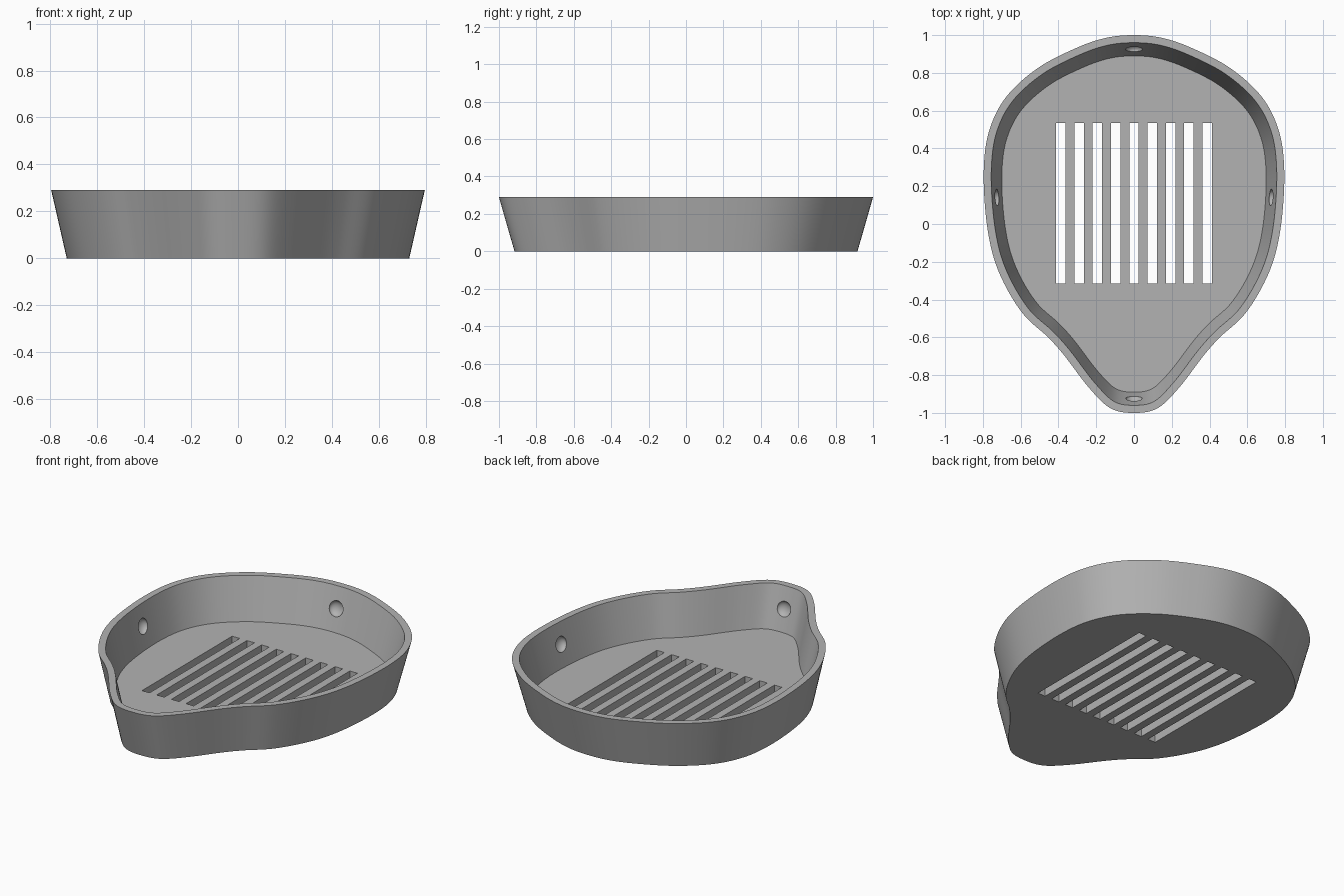
import bpy, bmesh, math
from mathutils import Vector, Matrix

cube = bpy.data.objects.get("Cube")
if cube:
    bpy.data.objects.remove(cube, do_unlink=True)

HEIGHT, FLOOR, WALL, TAPER = 0.29, 0.045, 0.04, 0.917

grey = bpy.data.materials.new("light grey")
grey.use_nodes = True
grey.diffuse_color = (0.45, 0.45, 0.45, 1)
grey.node_tree.nodes["Principled BSDF"].inputs["Base Color"].default_value = (0.45, 0.45, 0.45, 1)

# Half of the rim outline, from the back round to the spout, then mirrored
half = [(0, 1.0), (0.15, 0.985), (0.31, 0.93), (0.51, 0.825), (0.675, 0.675), (0.765, 0.50),
        (0.795, 0.30), (0.785, 0.05), (0.748, -0.16), (0.68, -0.33), (0.58, -0.485),
        (0.46, -0.595), (0.37, -0.695), (0.24, -0.865), (0.125, -0.975), (0, -1.0)]
control = [Vector(p) for p in half] + [Vector((-x, y)) for x, y in half[-2:0:-1]]


def spline(pts, steps=8):
    """Closed Catmull-Rom curve through the points."""
    out, n = [], len(pts)
    for i in range(n):
        a, b, c, d = (pts[(i + k) % n] for k in (-1, 0, 1, 2))
        for s in range(steps):
            t = s / steps
            out.append(0.5 * (2 * b + (c - a) * t + (2 * a - 5 * b + 4 * c - d) * t ** 2
                              + (3 * b - a - 3 * c + d) * t ** 3))
    return out


rim = spline(control)


def ring(bm, z, inset):
    """Outline at height z, scaled by the taper and moved inwards by inset."""
    scale = TAPER + (1 - TAPER) * z / HEIGHT
    verts = []
    for i, p in enumerate(rim):
        tangent = (rim[(i + 1) % len(rim)] - rim[i - 1]).normalized()
        q = p * scale + Vector((tangent.y, -tangent.x)) * inset
        verts.append(bm.verts.new((q.x, q.y, z)))
    return verts


def make_object(name, bm):
    bmesh.ops.recalc_face_normals(bm, faces=bm.faces)
    mesh = bpy.data.meshes.new(name)
    bm.to_mesh(mesh)
    bm.free()
    mesh.materials.append(grey)
    obj = bpy.data.objects.new(name, mesh)
    bpy.context.collection.objects.link(obj)
    return obj


# Tray: outer wall, rim, inner wall and floor
bm = bmesh.new()
rings = [ring(bm, 0, 0), ring(bm, HEIGHT, 0), ring(bm, HEIGHT, WALL), ring(bm, FLOOR, WALL)]
for low, high in zip(rings, rings[1:]):
    for i in range(len(low)):
        j = (i + 1) % len(low)
        bm.faces.new((low[i], low[j], high[j], high[i]))
bm.faces.new(rings[0])
bm.faces.new(rings[-1])
tray = make_object("tray", bm)

# Drain slots cut through the floor
bm = bmesh.new()
for i in range(9):
    bmesh.ops.create_cube(bm, size=1, matrix=Matrix.Translation(((i - 4) * 0.097, 0.11, 0.02))
                          @ Matrix.Diagonal((0.05, 0.85, 0.15, 1)))
slots = make_object("slot_cutter", bm)

# Round dimples on the inside of the wall
bm = bmesh.new()
tilt = math.radians(15)
for x, y, angle in ((0.729, 0.14, 0), (0, 0.925, 90), (-0.729, 0.14, 180), (0, -0.918, 270)):
    bmesh.ops.create_uvsphere(bm, u_segments=24, v_segments=12, radius=0.045,
                              matrix=Matrix.Translation((x, y, 0.17))
                              @ Matrix.Rotation(math.radians(angle), 4, "Z")
                              @ Matrix.Rotation(tilt, 4, "Y") @ Matrix.Diagonal((0.65, 1, 1, 1)))
dimples = make_object("dimple_cutter", bm)

bpy.ops.object.select_all(action="DESELECT")
bpy.context.view_layer.objects.active = tray
tray.select_set(True)
for cutter in (slots, dimples):
    cutter.hide_render = True
    mod = tray.modifiers.new("cut", "BOOLEAN")
    mod.operation, mod.solver, mod.object = "DIFFERENCE", "EXACT", cutter
    bpy.ops.object.modifier_apply(modifier=mod.name)
    bpy.data.objects.remove(cutter, do_unlink=True)
bpy.ops.object.shade_smooth_by_angle(angle=math.radians(30))
